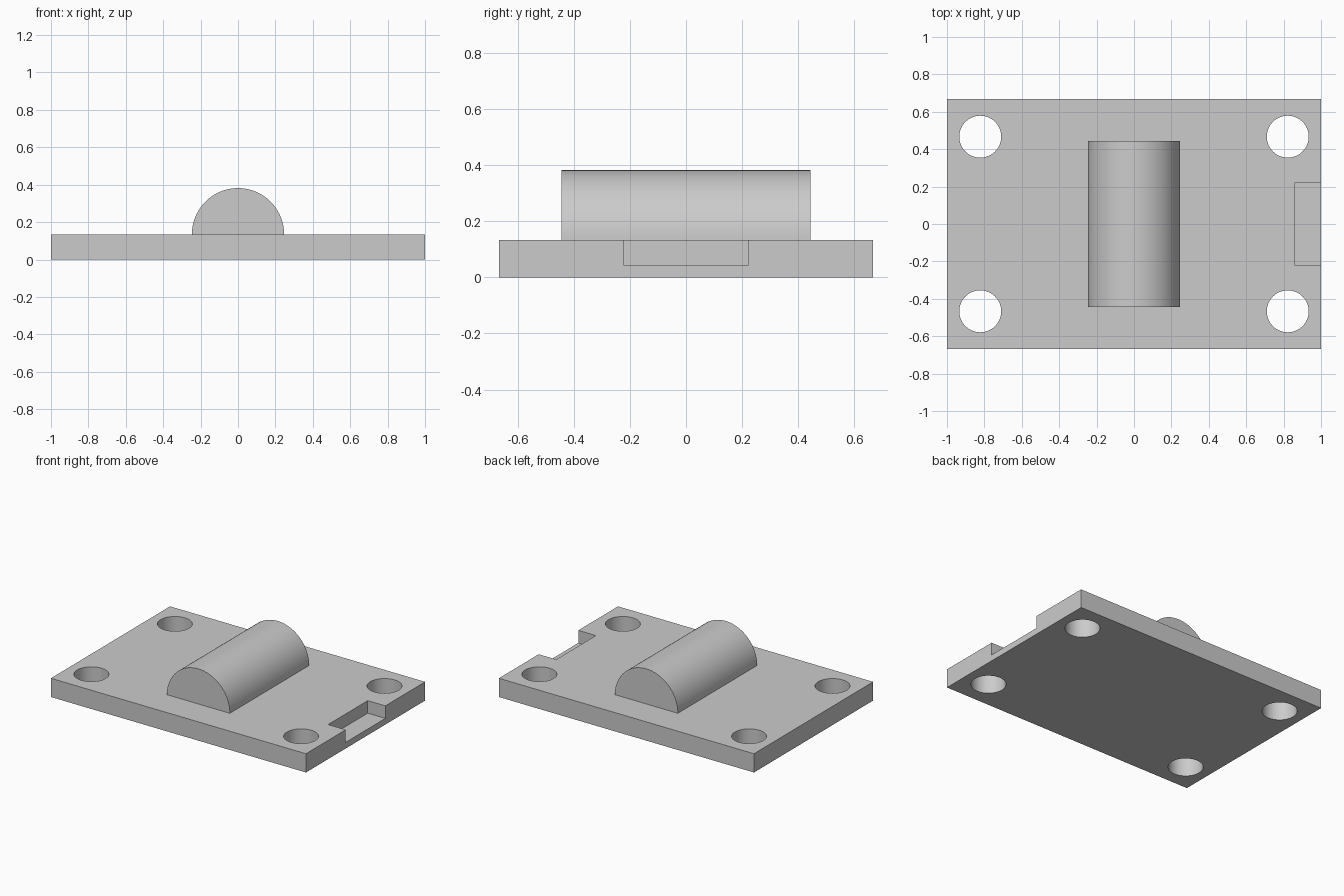
import bpy, bmesh, math
from mathutils import Matrix

cube = bpy.data.objects.get("Cube")
if cube:
    bpy.data.objects.remove(cube, do_unlink=True)

PLATE_H = 0.133
grey = bpy.data.materials.new("plain_grey")
grey.use_nodes = True
grey.diffuse_color = (0.6, 0.6, 0.6, 1)
grey.node_tree.nodes["Principled BSDF"].inputs["Base Color"].default_value = (0.6, 0.6, 0.6, 1)


def finish(name, bm):
    bmesh.ops.recalc_face_normals(bm, faces=bm.faces)
    mesh = bpy.data.meshes.new(name)
    bm.to_mesh(mesh)
    bm.free()
    mesh.materials.append(grey)
    obj = bpy.data.objects.new(name, mesh)
    bpy.context.collection.objects.link(obj)
    return obj


def box(name, low, high):
    bm = bmesh.new()
    size = [b - a for a, b in zip(low, high)]
    mid = [(a + b) / 2 for a, b in zip(low, high)]
    bmesh.ops.create_cube(bm, size=1, matrix=Matrix.Translation(mid) @ Matrix.Diagonal((*size, 1)))
    return finish(name, bm)


def smooth(obj):
    bpy.ops.object.select_all(action="DESELECT")
    obj.select_set(True)
    bpy.context.view_layer.objects.active = obj
    bpy.ops.object.shade_smooth_by_angle(angle=math.radians(30))


def cut(target, cutter):
    cutter.hide_render = True
    mod = target.modifiers.new("cut", "BOOLEAN")
    mod.operation = "DIFFERENCE"
    mod.solver = "EXACT"
    mod.object = cutter
    bpy.context.view_layer.objects.active = target
    bpy.ops.object.modifier_apply(modifier=mod.name)
    bpy.data.objects.remove(cutter, do_unlink=True)


# Base plate with an open notch in its left edge
plate = box("base_plate", (-1, -0.667, 0), (1, 0.667, PLATE_H))
cut(plate, box("notch_cutter", (0.862, -0.222, 0.044), (1.1, 0.222, 0.3)))

# Four corner bolt holes
bm = bmesh.new()
for sx in (-1, 1):
    for sy in (-1, 1):
        bmesh.ops.create_cone(bm, cap_ends=True, segments=64, radius1=0.112, radius2=0.112, depth=1,
                              matrix=Matrix.Translation((sx * 0.822, sy * 0.467, 0)))
cut(plate, finish("hole_cutter", bm))
smooth(plate)

# Half-round ridge lying along the middle
STEPS = 48
bm = bmesh.new()
arc = [math.pi * i / STEPS for i in range(STEPS + 1)]
end = bm.faces.new([bm.verts.new((0.247 * math.cos(a), -0.444, PLATE_H + 0.249 * math.sin(a))) for a in arc])
side = bmesh.ops.extrude_face_region(bm, geom=[end])
bmesh.ops.translate(bm, vec=(0, 0.888, 0), verts=[v for v in side["geom"] if isinstance(v, bmesh.types.BMVert)])
smooth(finish("half_round_ridge", bm))
